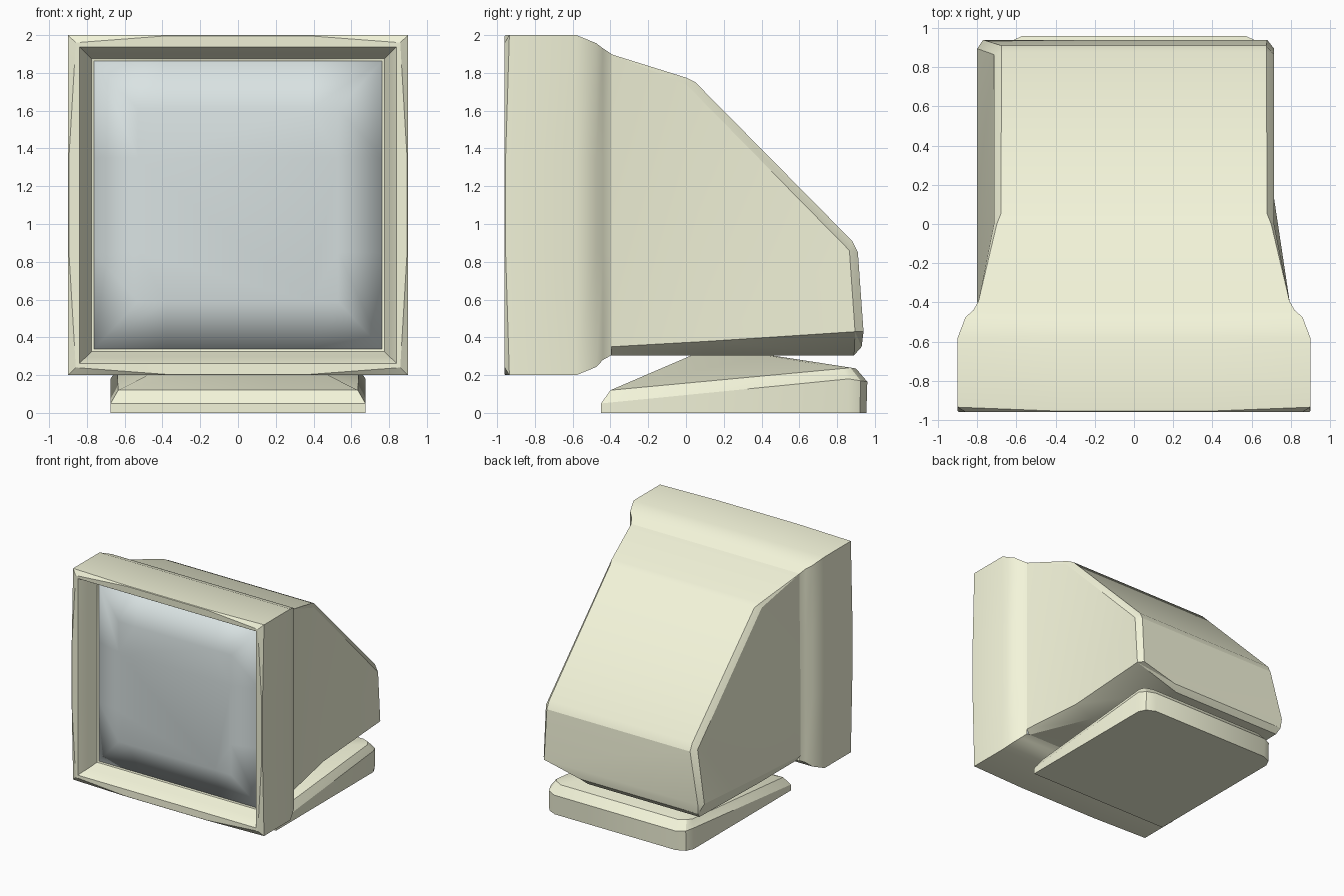
import bpy, bmesh, math

if "Cube" in bpy.data.objects:
    bpy.data.objects.remove(bpy.data.objects["Cube"])


def material(name, color):
    m = bpy.data.materials.new(name)
    m.diffuse_color = color
    m.use_nodes = True
    m.node_tree.nodes["Principled BSDF"].inputs["Base Color"].default_value = m.diffuse_color
    return m


BEIGE = material("beige_plastic", (0.90, 0.91, 0.70, 1))
GLASS = material("screen_glass", (0.70, 0.77, 0.77, 1))


def loft(name, rings, mat, caps=(), extra=(), angle=28, closed=True):
    """Bridge rings of equal length; caps lists ring indices to fill."""
    bm = bmesh.new()
    loops = [[bm.verts.new(p) for p in r] for r in rings]
    for a, b in zip(loops, loops[1:]):
        n = len(a)
        for i in range(n if closed else n - 1):
            j = (i + 1) % n
            bm.faces.new((a[i], a[j], b[j], b[i]))
    for i in caps:
        bm.faces.new(loops[i])
    for ring, ids in extra:
        bm.faces.new([loops[ring][i] for i in ids])
    bmesh.ops.remove_doubles(bm, verts=bm.verts, dist=0.0005)
    bmesh.ops.recalc_face_normals(bm, faces=bm.faces)
    me = bpy.data.meshes.new(name)
    bm.to_mesh(me)
    bm.free()
    me.materials.append(mat)
    me.shade_smooth()
    me.set_sharp_from_angle(angle=math.radians(angle))
    ob = bpy.data.objects.new(name, me)
    bpy.context.collection.objects.link(ob)
    return ob


def frame(hx, z0, z1, y, pull=0.0, mid_y=None):
    """Rectangular ring with two extra points per side; pull insets corners."""
    my = y if mid_y is None else mid_y
    m, zc, zm = 0.38, (z0 + z1) / 2, 0.25
    a, b, c = hx - pull, z0 + pull, z1 - pull
    return [(-a, y, b), (-m, my, z0), (m, my, z0),
            (a, y, b), (hx, my, zc - zm), (hx, my, zc + zm),
            (a, y, c), (m, my, z1), (-m, my, z1),
            (-a, y, c), (-hx, my, zc + zm), (-hx, my, zc - zm)]


# Front bezel: screen recess, rim, and stepped shoulder behind it
loft("front_bezel", [
    frame(0.760, 0.34, 1.86, -0.785),
    frame(0.775, 0.325, 1.875, -0.79),
    frame(0.805, 0.295, 1.905, -0.87),
    frame(0.835, 0.267, 1.933, -0.95),
    frame(0.840, 0.262, 1.938, -0.958),
    frame(0.895, 0.204, 1.996, -0.96, pull=0.036),
    frame(0.90, 0.20, 2.0, -0.935, mid_y=-0.955),
    frame(0.90, 0.20, 2.0, -0.58),
    frame(0.86, 0.243, 1.957, -0.475),
    frame(0.82, 0.28, 1.93, -0.44),
    frame(0.795, 0.305, 1.90, -0.395),
], BEIGE)

# Bulging screen with a short rim so its edge shades round
loft("screen", [
    frame(0.765, 0.335, 1.865, -0.75),
    frame(0.765, 0.335, 1.865, -0.785),
    frame(0.53, 0.59, 1.61, -0.85),
], GLASS, caps=(2,), angle=120)

# Rear housing: side outlines chamfered onto a slightly narrower centre outline
centre_yz = [(-0.4, 1.90), (0, 1.775), (0.05, 1.75), (0.88, 0.91), (0.91, 0.85),
             (0.94, 0.43), (0.93, 0.35), (0.89, 0.305), (0.13, 0.305), (-0.4, 0.305)]
side_yz = [(-0.4, 1.90), (0, 1.74), (0, 1.74), (0.865, 0.86), (0.865, 0.86),
           (0.895, 0.43), (0.895, 0.43), (0.895, 0.43), (0.13, 0.38), (-0.4, 0.35)]
# the underside leans towards -x at the back
centre_r = [0.795, 0.70, 0.68, 0.675, 0.675, 0.68, 0.35, 0.30, 0.55, 0.77]
centre_l = [-x for x in centre_r[:5]] + [-0.77, -0.765, -0.75, -0.77, -0.77]
side_r = [0.795] + [0.715] * 8 + [0.795]
side_l = [-0.795] + [-0.715] * 4 + [-0.80] * 5


def outline(xs, yz):
    return [(x, y, z) for x, (y, z) in zip(xs, yz)]


fan = [(0, 2, 9), (9, 2, 8), (8, 2, 4), (8, 4, 7)]
loft("rear_housing", [outline(side_l, side_yz), outline(centre_l, centre_yz),
                      outline(centre_r, centre_yz), outline(side_r, side_yz)],
     BEIGE, extra=[(r, f) for r in (0, 3) for f in fan], angle=22, closed=False)


# Stand: mirrored rings rising to a small flat platform
def mirrored(half):
    return half + [(-x, y, z) for x, y, z in reversed(half)]


loft("stand", [mirrored(h) for h in (
    [(0.675, -0.45, 0), (0.675, 0.86, 0), (0.645, 0.92, 0), (0.57, 0.955, 0)],
    [(0.675, -0.45, 0.05), (0.675, 0.86, 0.18), (0.645, 0.925, 0.17), (0.57, 0.96, 0.165)],
    [(0.635, -0.40, 0.12), (0.64, 0.83, 0.235), (0.615, 0.87, 0.24), (0.55, 0.90, 0.235)],
    [(0.27, 0.03, 0.305), (0.27, 0.42, 0.305), (0.26, 0.44, 0.305), (0.24, 0.45, 0.305)],
)], BEIGE, caps=(0, 3))
